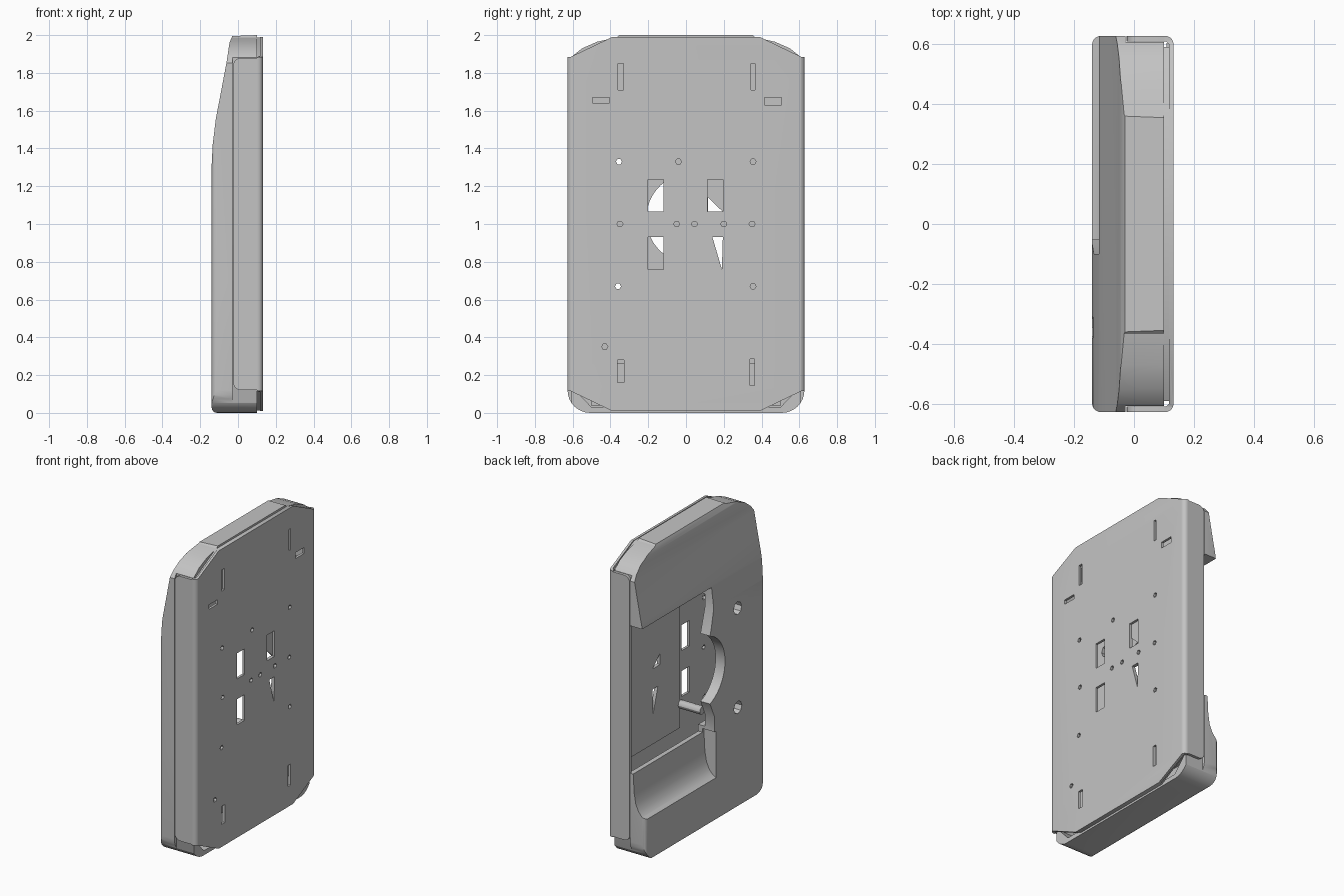
import bpy
import bmesh
from math import cos, sin, radians
from mathutils import Vector

cube = bpy.data.objects.get("Cube")
if cube:
    bpy.data.objects.remove(cube, do_unlink=True)

grey = bpy.data.materials.new("plain grey")
grey.use_nodes = True
colour = (0.55, 0.55, 0.55, 1)
grey.diffuse_color = colour
grey.node_tree.nodes["Principled BSDF"].inputs["Base Color"].default_value = colour


def prism(name, axis, points, low, high):
    """Extrude a closed 2D outline along an axis."""
    place = {"x": lambda a, b, c: (c, a, b),
             "y": lambda a, b, c: (a, c, b),
             "z": lambda a, b, c: (a, b, c)}[axis]
    bm = bmesh.new()
    face = bm.faces.new([bm.verts.new(place(a, b, low)) for a, b in points])
    ext = bmesh.ops.extrude_face_region(bm, geom=[face])
    shift = Vector(place(0, 0, high - low))
    bmesh.ops.translate(bm, vec=shift,
                        verts=[g for g in ext["geom"] if isinstance(g, bmesh.types.BMVert)])
    bmesh.ops.recalc_face_normals(bm, faces=bm.faces)
    mesh = bpy.data.meshes.new(name)
    bm.to_mesh(mesh)
    bm.free()
    mesh.materials.append(grey)
    obj = bpy.data.objects.new(name, mesh)
    bpy.context.collection.objects.link(obj)
    return obj


def combine(obj, other, operation="DIFFERENCE"):
    """Apply a boolean and discard the cutter."""
    mod = obj.modifiers.new("cut", "BOOLEAN")
    mod.object = other
    mod.operation = operation
    mod.solver = "EXACT"
    graph = bpy.context.evaluated_depsgraph_get()
    mesh = bpy.data.meshes.new_from_object(obj.evaluated_get(graph))
    obj.modifiers.clear()
    obj.data = mesh
    bpy.data.objects.remove(other, do_unlink=True)


def mirrored(half):
    """Complete an outline across its first coordinate."""
    return half + [(-a, b) for a, b in reversed(half)]


def mirrored_b(half):
    """Complete an outline across its second coordinate."""
    return half + [(a, -b) for a, b in reversed(half)]


def arc(a, b, r, start, end, steps):
    angles = [radians(start + (end - start) * i / steps) for i in range(steps + 1)]
    return [(a + r * cos(t), b + r * sin(t)) for t in angles]


def box(y, z, w, h):
    return [(y - w / 2, z - h / 2), (y + w / 2, z - h / 2),
            (y + w / 2, z + h / 2), (y - w / 2, z + h / 2)]


# Hollow rear housing: side profile, face outline and plan combined
side = [(0.1, 0), *arc(-0.11, 0.03, 0.03, 270, 180, 4), (-0.14, 1.3), (-0.134, 1.42),
        (-0.117, 1.56), (-0.09, 1.7), (-0.06, 1.86), (-0.045, 1.96), (-0.03, 1.995), (0.1, 2)]
housing = prism("rear_housing", "y", side, -0.7, 0.7)
outline = mirrored([*arc(0.507, 0.12, 0.12, 270, 360, 8), (0.63, 1.85), (0.6, 1.89),
                    (0.55, 1.93), (0.47, 1.965), (0.367, 1.988), (0.355, 2.0)])
combine(housing, prism("outline", "x", outline, -0.3, 0.3), "INTERSECT")
plan = mirrored_b([(0.1, 0.607), (-0.028, 0.607), (-0.028, 0.628),
                   *arc(-0.11, 0.598, 0.03, 90, 180, 5)])
combine(housing, prism("plan", "z", plan, -0.1, 2.1), "INTERSECT")

# Cavity, deeper behind the bay rim and in the foot
cavity = mirrored([(0.5, 0.03), (0.585, 0.12), (0.585, 1.8), (0.5, 1.85)])
combine(housing, prism("cavity", "x", cavity, -0.02, 0.2))
combine(housing, prism("rim_cavity", "x", box(0, 1.06, 1.17, 0.88), -0.07, 0.05))
combine(housing, prism("foot_cavity", "x", box(0, 0.15, 1, 0.22), -0.11, 0.05))

# Open bay with a round thumb notch and a scooped lower lip
bay = [(-0.1, 0.575), (0.7, 0.575), (0.7, 1.555), (-0.1, 1.555), (-0.1, 1.42),
       *arc(0.03, 1.03, 0.24, 110, 250, 18), (-0.1, 0.7)]
combine(housing, prism("bay", "x", bay, -0.3, 0.2))
scoop = [(-0.3, 0.29), (-0.141, 0.29), (-0.115, 0.305), (-0.09, 0.335), (-0.07, 0.38),
         (-0.058, 0.45), (-0.05, 0.6), (-0.3, 0.6)]
combine(housing, prism("scoop", "y", scoop, -0.115, 0.7))
for z in (0.67, 1.33):
    combine(housing, prism("screw_hole", "x", arc(-0.345, z, 0.042, 0, 315, 7), -0.3, 0.05))

# Mounting panel with folded side flanges and tapered ends
channel = mirrored_b([(0.116, 0.6), (0.106, 0.61), (-0.025, 0.61), (-0.025, 0.628),
                      *arc(0.104, 0.6, 0.028, 90, 0, 5)])
panel = prism("mounting_panel", "z", channel, -0.1, 2.1)
flange = [(0.2, 0.01), (0.1, 0.01), (0.1, 0.12), *arc(0.015, 0.16, 0.04, 270, 180, 5),
          *arc(0.015, 1.84, 0.04, 180, 90, 5), (0.1, 1.88), (0.1, 1.99), (0.2, 1.99)]
combine(panel, prism("flange_shape", "y", flange, -0.7, 0.7), "INTERSECT")
ends = mirrored([(0.38, 0.005), (0.61, 0.115), (0.7, 0.115),
                 (0.7, 1.885), (0.61, 1.885), (0.38, 1.995)])
combine(panel, prism("tapered_ends", "x", ends, -0.3, 0.3), "INTERSECT")

# Slots and windows through the panel
slots = [(-0.345, 1.78, 0.03, 0.14), (0.355, 1.78, 0.02, 0.14), (-0.45, 1.655, 0.09, 0.03),
         (0.46, 1.65, 0.09, 0.04), (-0.345, 0.22, 0.035, 0.12), (0.35, 0.215, 0.025, 0.14),
         (-0.16, 1.15, 0.08, 0.17), (0.155, 1.15, 0.08, 0.17), (-0.16, 0.845, 0.08, 0.17)]
window = [(0.14, 0.93), (0.19, 0.76), (0.195, 0.93)]
for slot in slots:
    combine(panel, prism("slot", "x", box(*slot), 0.09, 0.2))
combine(panel, prism("window", "x", window, 0.09, 0.2))

# Small fixing holes
rows = {1.33: (-0.355, -0.04, 0.355), 1.0: (-0.35, -0.05, 0.045, 0.2, 0.35),
        0.67: (-0.36, 0.355), 0.35: (-0.43,)}
for z, columns in rows.items():
    for y in columns:
        combine(panel, prism("hole", "x", arc(y, z, 0.016, 0, 300, 5), 0.09, 0.2))

# Thin liner behind the panel in the bay, with the through openings
liner = prism("bay_liner", "x", box(0.255, 1.065, 0.7, 1), 0.109, 0.117)
for shape in (window, [(0.117, 1.065), (0.195, 1.065), (0.117, 1.14)]):
    combine(liner, prism("opening", "x", shape, 0.05, 0.2))

# Backing strips thickening the tapered ends
top_lip = prism("top_lip", "x", mirrored([(0.59, 1.879), (0.38, 1.987)]), 0.1, 0.118)
bottom_lip = prism("bottom_lip", "x", mirrored([(0.59, 0.121), (0.38, 0.013)]), 0.1, 0.118)

# Screw post in the bay
post = prism("screw_post", "x", arc(-0.1, 0.72, 0.027, 0, 330, 11), -0.05, 0.117)

for obj in (housing, panel, liner, top_lip, bottom_lip, post):
    bpy.ops.object.select_all(action="DESELECT")
    obj.select_set(True)
    bpy.context.view_layer.objects.active = obj
    bpy.ops.object.shade_smooth_by_angle(angle=radians(30))
